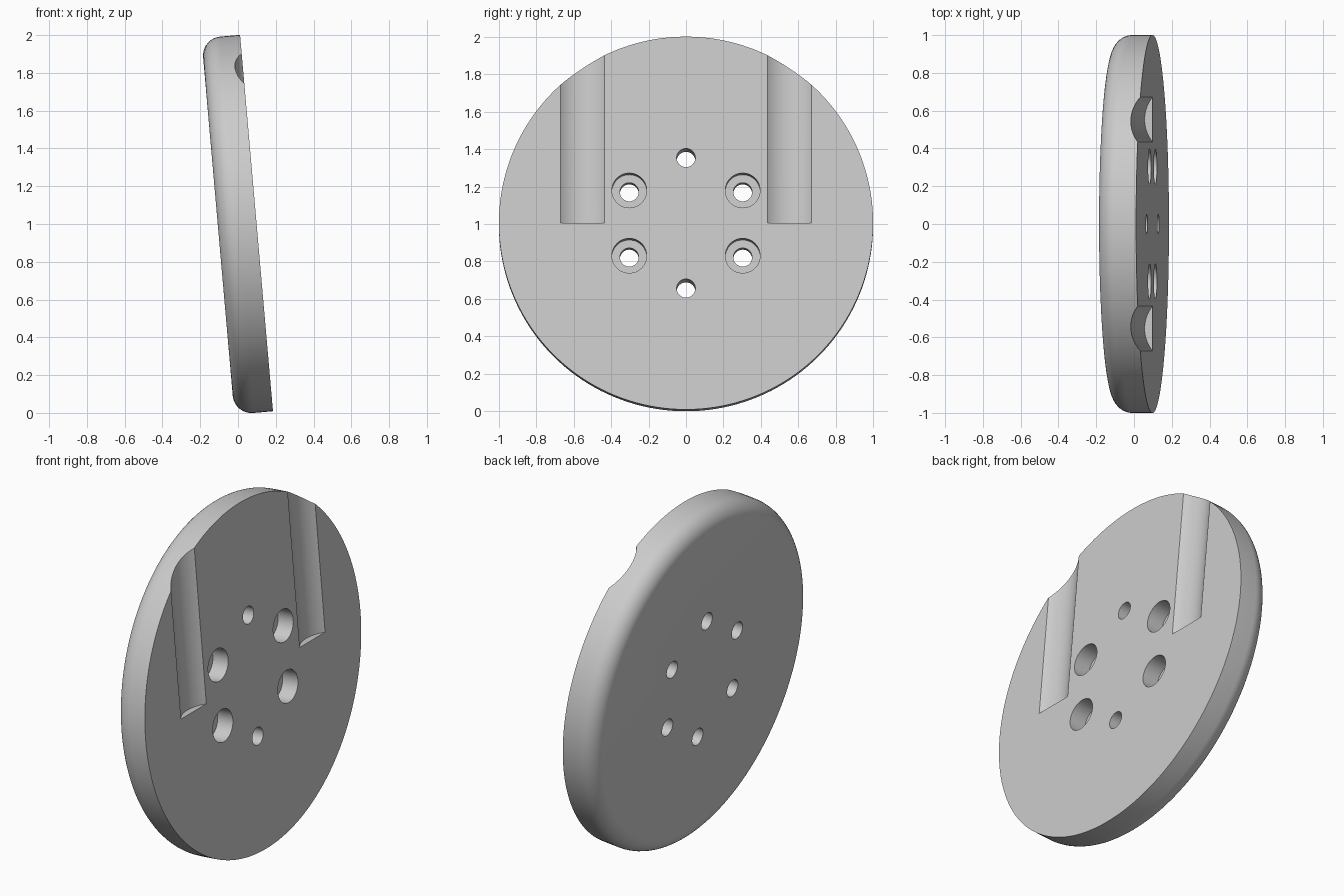
import bpy, bmesh
from math import sin, cos, pi, radians
from mathutils import Matrix, Vector

if "Cube" in bpy.data.objects:
    bpy.data.objects.remove(bpy.data.objects["Cube"], do_unlink=True)

THICK, FILLET = 0.205, 0.1
HOLE_R, BORE_R, BORE_DEPTH = 0.05, 0.093, 0.1
GROOVE_Y, GROOVE_HALF, GROOVE_DEPTH = 0.553, 0.118, 0.042

grey = bpy.data.materials.new("light grey")
grey.use_nodes = True
grey.diffuse_color = (0.6, 0.6, 0.6, 1)
grey.node_tree.nodes["Principled BSDF"].inputs["Base Color"].default_value = (0.6, 0.6, 0.6, 1)


def lathe(name, profile, steps, offset=(0, 0, 0)):
    """Closed solid turned around the x axis from (x, radius) points."""
    bm = bmesh.new()
    rings = []
    for x, r in profile:
        rings.append([bm.verts.new(Vector(offset) + Vector((x, r * cos(2 * pi * i / steps), r * sin(2 * pi * i / steps))))
                      for i in range(steps)])
    for a, b in zip(rings, rings[1:]):
        for i in range(steps):
            j = (i + 1) % steps
            bm.faces.new((a[i], a[j], b[j], b[i]))
    bm.faces.new(rings[0])
    bm.faces.new(rings[-1])
    bmesh.ops.recalc_face_normals(bm, faces=bm.faces)
    mesh = bpy.data.meshes.new(name)
    bm.to_mesh(mesh)
    bm.free()
    mesh.materials.append(grey)
    obj = bpy.data.objects.new(name, mesh)
    bpy.context.collection.objects.link(obj)
    return obj


# Disc with a flat front face and a rounded back rim
arc = [(-THICK + FILLET - FILLET * sin(t * pi / 24), 1 - FILLET + FILLET * cos(t * pi / 24))
       for t in range(13)]
disc = lathe("disc", [(0, 1)] + arc, 160)

# Plain holes above and below the centre, counterbored holes at four corners
cutters = []
plain = [(0.1, HOLE_R), (-0.4, HOLE_R)]
stepped = [(0.1, BORE_R), (-BORE_DEPTH, BORE_R), (-BORE_DEPTH, HOLE_R), (-0.4, HOLE_R)]
for s in (-1, 1):
    cutters.append(lathe("hole_cutter", plain, 48, (0, 0, 0.35 * s)))
    for y in (-0.303, 0.303):
        cutters.append(lathe("bore_cutter", stepped, 48, (0, y, 0.175 * s)))

# Shallow round grooves from mid height to the top rim
groove_r = (GROOVE_HALF ** 2 + GROOVE_DEPTH ** 2) / (2 * GROOVE_DEPTH)
for s in (-1, 1):
    groove = lathe("groove_cutter", [(0, groove_r), (1.2, groove_r)], 128)
    groove.data.transform(Matrix.Translation((groove_r - GROOVE_DEPTH, GROOVE_Y * s, 0))
                          @ Matrix.Rotation(-pi / 2, 4, 'Y'))
    cutters.append(groove)

bpy.context.view_layer.objects.active = disc
for c in cutters:
    c.hide_render = True
    mod = disc.modifiers.new("cut", 'BOOLEAN')
    mod.operation = 'DIFFERENCE'
    mod.solver = 'EXACT'
    mod.object = c
    bpy.ops.object.modifier_apply(modifier=mod.name)
for c in cutters:
    bpy.data.objects.remove(c, do_unlink=True)

# Lean the disc back and set it on the ground
disc.data.transform(Matrix.Translation((0.098, 0, 1.005)) @ Matrix.Rotation(radians(-5), 4, 'Y'))
bpy.ops.object.select_all(action='DESELECT')
disc.select_set(True)
bpy.ops.object.shade_smooth_by_angle(angle=radians(30))
